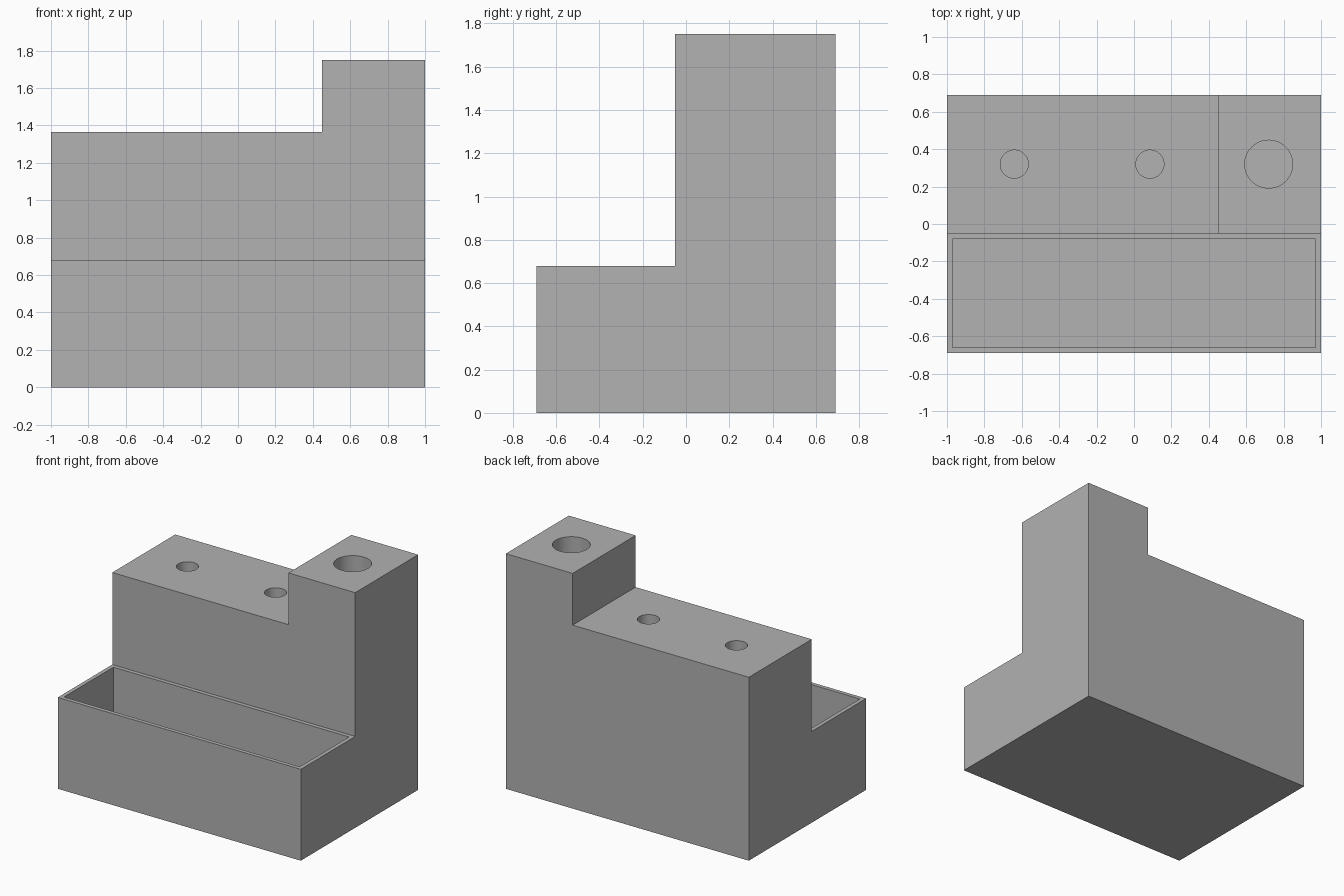
import bpy
from mathutils import Vector

if "Cube" in bpy.data.objects:
    bpy.data.objects.remove(bpy.data.objects["Cube"], do_unlink=True)

grey = bpy.data.materials.new("plain grey")
grey.use_nodes = True
grey.diffuse_color = (0.445, 0.445, 0.445, 1)
bsdf = next(n for n in grey.node_tree.nodes if n.type == 'BSDF_PRINCIPLED')
bsdf.inputs["Base Color"].default_value = grey.diffuse_color

WIDTH, DEPTH = 1.0, 0.69           # half sizes
TRAY_TOP, BLOCK_TOP, TOWER_TOP = 0.68, 1.365, 1.75
STEP_Y, TOWER_X = -0.05, 0.45
WALL, OVER = 0.03, 0.1


def box(name, low, high):
    low, high = Vector(low), Vector(high)
    bpy.ops.mesh.primitive_cube_add(size=1, location=(low + high) / 2)
    obj = bpy.context.object
    obj.name = name
    obj.scale = high - low
    bpy.ops.object.transform_apply(location=True, rotation=False, scale=True)
    obj.data.materials.append(grey)
    return obj


def hole(name, x, y, radius, bottom, top):
    bpy.ops.mesh.primitive_cylinder_add(vertices=64, radius=radius, depth=top - bottom,
                                        location=(x, y, (top + bottom) / 2))
    obj = bpy.context.object
    obj.name = name
    obj.data.materials.append(grey)
    return obj


def carve(body, cutter):
    cutter.hide_render = True
    mod = body.modifiers.new(cutter.name, 'BOOLEAN')
    mod.operation = 'DIFFERENCE'
    mod.solver = 'EXACT'
    mod.object = cutter
    bpy.context.view_layer.objects.active = body
    bpy.ops.object.modifier_apply(modifier=mod.name)
    bpy.data.objects.remove(cutter, do_unlink=True)


# Solid block, stepped down for the tray and the lower shelf
body = box("organizer_body", (-WIDTH, -DEPTH, 0), (WIDTH, DEPTH, TOWER_TOP))
carve(body, box("front_step", (-WIDTH - OVER, -DEPTH - OVER, TRAY_TOP),
                (WIDTH + OVER, STEP_Y, TOWER_TOP + OVER)))
carve(body, box("shelf_step", (-WIDTH - OVER, -DEPTH - OVER, BLOCK_TOP),
                (TOWER_X, DEPTH + OVER, TOWER_TOP + OVER)))

# Hollow tray
carve(body, box("tray_hollow", (-WIDTH + WALL, -DEPTH + WALL, WALL),
                (WIDTH - WALL, STEP_Y - WALL, TRAY_TOP + OVER)))

# Two narrow holes in the shelf, one wide hole in the tower
hole_y = (STEP_Y + DEPTH) / 2
for x in (-0.64, 0.085):
    carve(body, hole("narrow_hole", x, hole_y, 0.075, TRAY_TOP, BLOCK_TOP + OVER))
carve(body, hole("wide_hole", 0.72, hole_y, 0.128, TRAY_TOP, TOWER_TOP + OVER))

# Smooth hole walls, sharp edges elsewhere
bpy.ops.object.select_all(action='DESELECT')
body.select_set(True)
bpy.context.view_layer.objects.active = body
bpy.ops.object.shade_smooth_by_angle()
